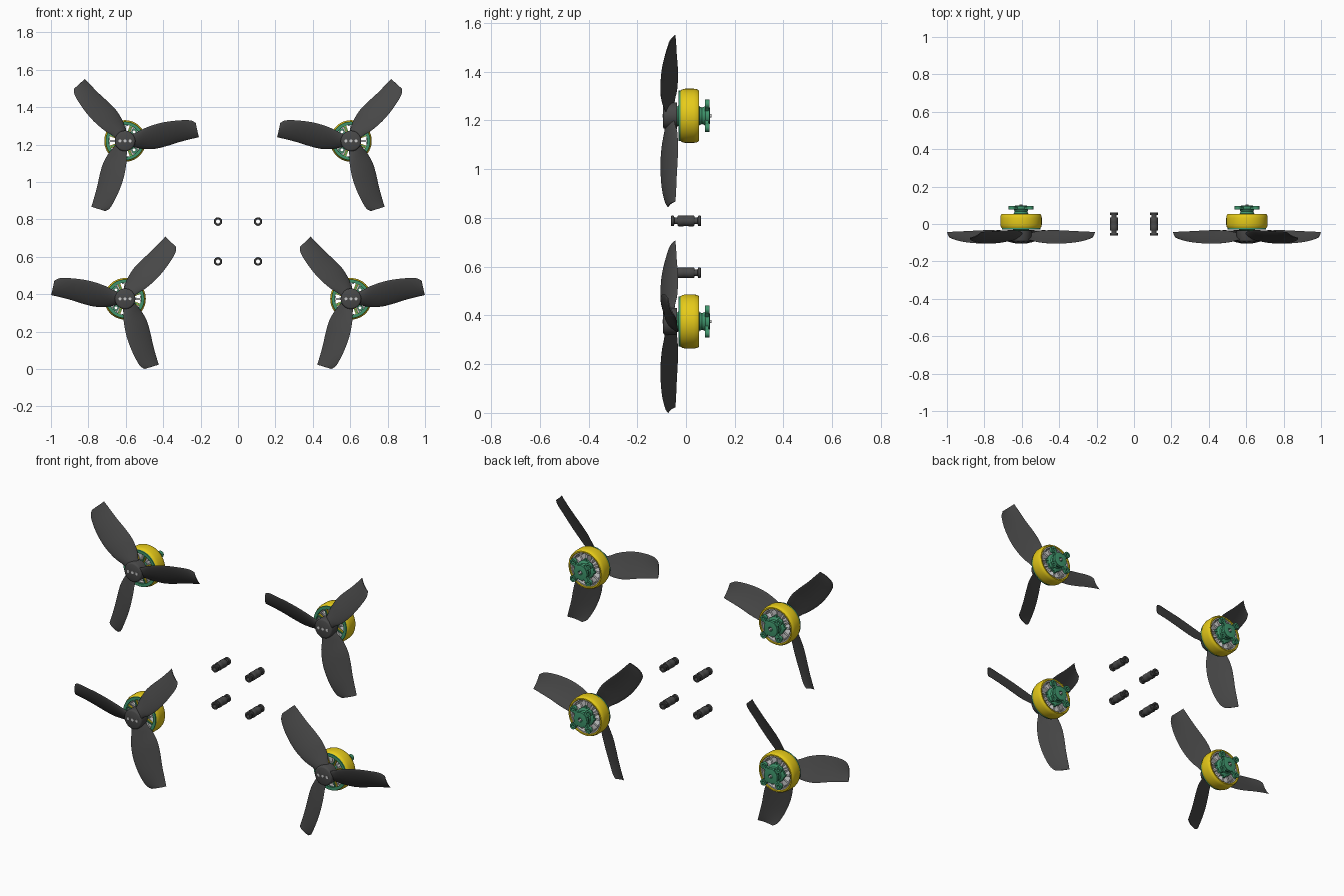
import bpy, bmesh
from math import sin, cos, pi, radians
from mathutils import Vector, Matrix

if "Cube" in bpy.data.objects:
    bpy.data.objects.remove(bpy.data.objects["Cube"])


def material(name, rgb):
    m = bpy.data.materials.new(name)
    m.diffuse_color = (*rgb, 1)
    m.use_nodes = True
    m.node_tree.nodes["Principled BSDF"].inputs["Base Color"].default_value = m.diffuse_color
    return m


BLACK = material("dark_plastic", (0.065, 0.065, 0.065))
YELLOW = material("yellow_metal", (0.80, 0.60, 0.01))
GREEN = material("green_metal", (0.05, 0.30, 0.15))
STEEL = material("light_steel", (0.60, 0.60, 0.60))


def lathe(bm, prof, cx=0, cz=0, seg=48):
    """Closed (radius, y) profile spun round the y axis."""
    rings = [[bm.verts.new((cx + r * cos(2 * pi * i / seg), y, cz + r * sin(2 * pi * i / seg)))
              for i in range(seg)] for r, y in prof]
    for k in range(len(prof)):
        n = (k + 1) % len(prof)
        if prof[k][0] == 0 and prof[n][0] == 0:
            continue
        for i in range(seg):
            j = (i + 1) % seg
            bm.faces.new((rings[k][i], rings[k][j], rings[n][j], rings[n][i]))


def ring(bm, r0, r1, y0, y1, cx=0, cz=0, seg=48):
    lathe(bm, [(r0, y0), (r1, y0), (r1, y1), (r0, y1)], cx, cz, seg)


def bar(bm, angle, r0, r1, w, y0, y1):
    """Box reaching outwards from the y axis."""
    m = (Matrix.Rotation(-angle, 4, 'Y') @ Matrix.Translation(((r0 + r1) / 2, (y0 + y1) / 2, 0))
         @ Matrix.Diagonal((r1 - r0, y1 - y0, w, 1)))
    bmesh.ops.create_cube(bm, size=1, matrix=m)


def finish(name, bm, mat, angle=35):
    bmesh.ops.remove_doubles(bm, verts=bm.verts, dist=1e-5)
    bmesh.ops.dissolve_degenerate(bm, edges=bm.edges, dist=1e-6)
    bmesh.ops.recalc_face_normals(bm, faces=bm.faces)
    me = bpy.data.meshes.new(name)
    bm.to_mesh(me)
    bm.free()
    me.materials.append(mat)
    for p in me.polygons:
        p.use_smooth = True
    me.set_sharp_from_angle(angle=radians(angle))
    return me


def place(name, me, x, z):
    ob = bpy.data.objects.new(name, me)
    ob.location = (x, 0, z)
    bpy.context.collection.objects.link(ob)


# Blade stations: leading edge x, y, z and trailing edge x, y, z
STATIONS = [
    (.02, -.080, .030, .02, -.050, -.030),
    (.06, -.088, .045, .06, -.045, -.036),
    (.10, -.098, .066, .10, -.036, -.043),
    (.16, -.104, .088, .16, -.033, -.042),
    (.22, -.104, .102, .22, -.034, -.028),
    (.29, -.098, .110, .29, -.038, -.006),
    (.35, -.085, .110, .36, -.041, .012),
    (.378, -.073, .096, .395, -.044, .020)]


def spline(t):
    """Catmull-Rom through the blade stations."""
    n = len(STATIONS) - 1
    i = min(int(t * n), n - 1)
    u = t * n - i
    p = [STATIONS[max(0, min(n, i + d))] for d in (-1, 0, 1, 2)]
    return [0.5 * (2 * b + (c - a) * u + (2 * a - 5 * b + 4 * c - d) * u ** 2
                   + (3 * b - a - 3 * c + d) * u ** 3) for a, b, c, d in zip(*p)]


def propeller(side):
    bm = bmesh.new()
    steps, around = 28, 20
    for k in range(3):
        turn = Matrix.Rotation(-2 * pi * k / 3, 3, 'Y')
        loops = []
        for s in range(steps + 1):
            v = spline(s / steps)
            lead, trail = Vector(v[:3]), Vector(v[3:])
            chord = lead - trail
            up = chord.cross(Vector((1, 0, 0))).normalized()
            if up.y > 0:
                up = -up
            thick = 0.008 - 0.0055 * s / steps
            loop = []
            for i in range(around):
                a = 2 * pi * i / around
                p = (lead + trail) / 2 + chord / 2 * cos(a)
                p += up * (thick * sin(a) + 0.007 * sin(a) ** 2)
                p = turn @ p
                loop.append(bm.verts.new((p.x * side, p.y, p.z)))
            loops.append(loop)
        for a, b in zip(loops, loops[1:]):
            for i in range(around):
                j = (i + 1) % around
                bm.faces.new((a[i], a[j], b[j], b[i]))
        bm.faces.new(loops[0])
        bm.faces.new(loops[-1])
    # Round hub
    lathe(bm, [(0, -.094), (.046, -.094), (.052, -.091), (.055, -.085), (.055, -.036), (0, -.036)])
    return finish("propeller", bm, BLACK, 45)


props = {1: propeller(1), -1: propeller(-1)}

# Light pins in the propeller hub, and the motor shaft
bm = bmesh.new()
for x in (-.027, 0, .027):
    lathe(bm, [(0, -.0955), (.008, -.0955), (.008, -.09), (0, -.09)], x, 0, 16)
lathe(bm, [(0, -.09), (.007, -.09), (.007, .105), (0, .105)], seg=16)
pins = finish("shaft_and_pins", bm, STEEL)

# Yellow barrel shell with spokes
bm = bmesh.new()
lathe(bm, [(.094, -.026), (.102, -.024), (.108, -.016), (.111, -.004), (.111, .032),
           (.109, .045), (.104, .053), (.097, .053), (.095, .05), (.095, -.02)], seg=64)
SPOKES = 8
for k in range(SPOKES):
    bar(bm, 2 * pi * (k + .5) / SPOKES, .03, .098, .014, -.024, -.014)
bell = finish("motor_bell", bm, YELLOW)

# Green front cap: rim, centre and spoke ribs
bm = bmesh.new()
ring(bm, .086, .103, -.03, -.018, seg=64)
lathe(bm, [(0, -.037), (.036, -.037), (.044, -.03), (.044, -.012), (0, -.012)])
for k in range(SPOKES):
    bar(bm, 2 * pi * (k + .5) / SPOKES, .03, .09, .006, -.03, -.016)
cap = finish("motor_front_cap", bm, GREEN)

# Stator: magnet ring and wound teeth
bm = bmesh.new()
ring(bm, .088, .0955, -.01, .047, seg=64)
ring(bm, .030, .044, -.005, .045)
for k in range(12):
    a = 2 * pi * k / 12
    bar(bm, a, .040, .082, .011, .0, .040)
    bar(bm, a, .080, .085, .030, .004, .036)
stator = finish("motor_stator", bm, STEEL)

# Green mounting base with four lugs
bm = bmesh.new()
lathe(bm, [(.012, .035), (.052, .035), (.052, .048), (.038, .056), (.034, .066),
           (.038, .076), (.042, .08), (.042, .096), (.030, .098), (.012, .098)])
for k in range(4):
    a = pi / 4 + k * pi / 2
    bar(bm, a, .030, .058, .026, .078, .092)
    ring(bm, .008, .018, .077, .096, .068 * cos(a), .068 * sin(a), 20)
    bar(bm, a + pi / 4, .036, .062, .012, .038, .050)
base = finish("motor_base", bm, GREEN)

# Four motors with propellers, mirrored in a cross pattern
for sx, row in ((-1, 1), (1, 1), (-1, 0), (1, 0)):
    tag = ("upper" if row else "lower") + ("_left" if sx < 0 else "_right")
    x, z = .604 * sx, 1.219 if row else .375
    hand = -sx if row else sx
    hand = 1 if (sx < 0) == bool(row) else -1
    for name, me in (("propeller", props[hand]), ("shaft_and_pins", pins), ("motor_bell", bell),
                     ("motor_front_cap", cap), ("motor_stator", stator), ("motor_base", base)):
        place(f"{name}_{tag}", me, x, z)

# Four hollow rubber dampers
half = [(.0215, .008), (.0225, .012), (.0225, .030), (.020, .034), (.014, .035),
        (.014, .048), (.020, .049), (.0215, .052), (.0215, .059), (.019, .062), (.011, .062)]
bm = bmesh.new()
lathe(bm, half + [(r, -y) for r, y in reversed(half)], seg=32)
damper = finish("damper", bm, BLACK)
for x in (-.107, .107):
    for z in (.575, .788):
        place("damper", damper, x, z)
